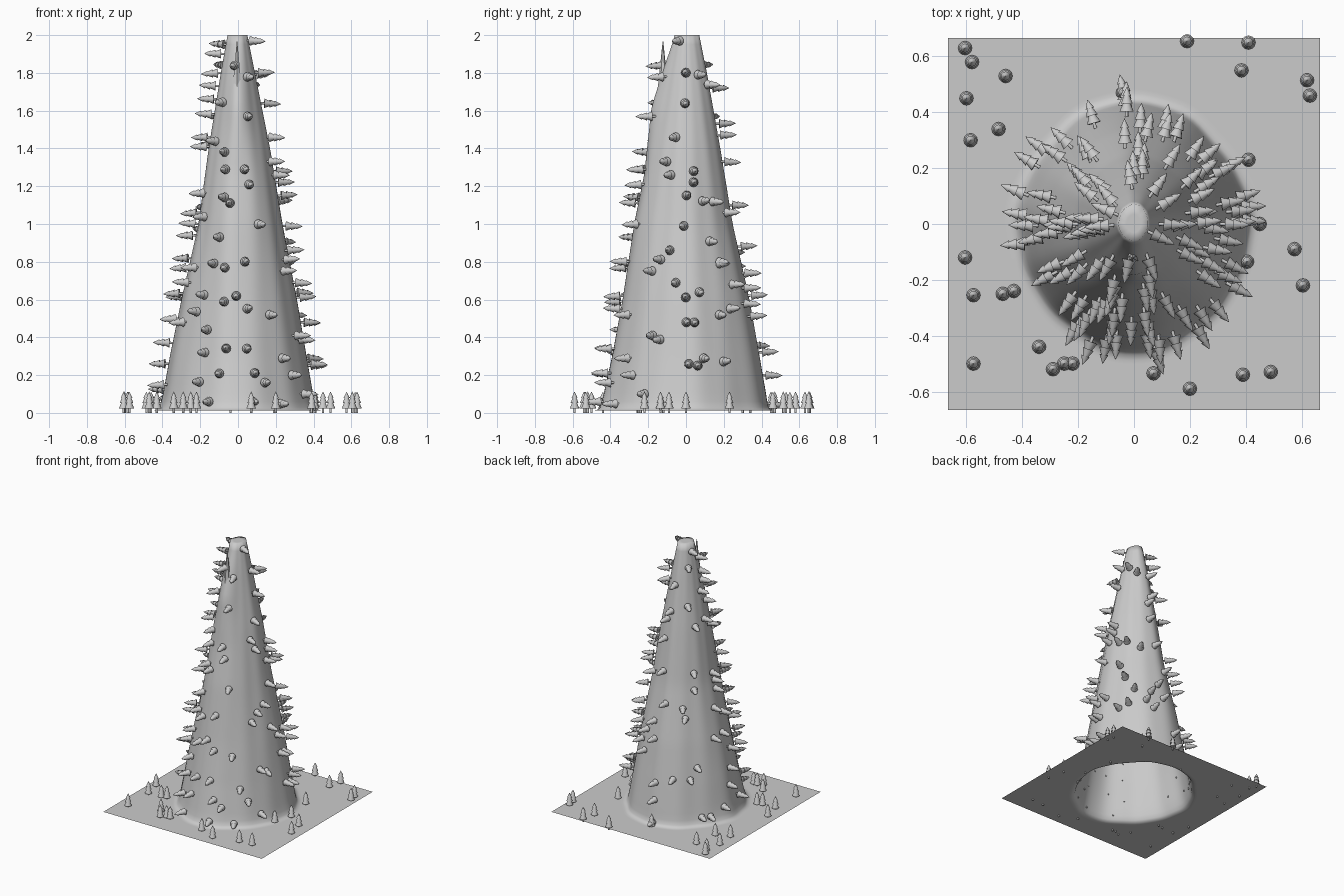
import bpy, bmesh, math, random
from mathutils import Vector

cube = bpy.data.objects.get("Cube")
if cube:
    bpy.data.objects.remove(cube, do_unlink=True)

rng = random.Random(4)
HALF, GROUND, SEGMENTS, RINGS = 0.667, 0.012, 96, 40

stone = bpy.data.materials.new("pale grey")
stone.use_nodes = True
colour = (0.6, 0.6, 0.6, 1)
stone.diffuse_color = colour
stone.node_tree.nodes["Principled BSDF"].inputs["Base Color"].default_value = colour

# Slope outline: height, then radius toward right (+x), back, left (-x), front
OUTLINE = [
    (0.0, .415, .44, .42, .46),
    (0.1, .395, .425, .395, .435),
    (0.3, .36, .39, .36, .39),
    (0.6, .31, .335, .30, .335),
    (1.0, .235, .245, .21, .275),
    (1.4, .17, .18, .155, .195),
    (1.8, .09, .11, .09, .11),
    (2.0, .05, .07, .055, .06),
]


def radius(angle, z):
    """Distance from the axis to the mountain surface."""
    for low, high in zip(OUTLINE, OUTLINE[1:]):
        if z <= high[0]:
            break
    t = (z - low[0]) / (high[0] - low[0])
    row = [a + (b - a) * t for a, b in zip(low[1:], high[1:])]
    turn = (angle / (math.pi / 2)) % 4
    quarter = int(turn)
    blend = math.sin((turn - quarter) * math.pi / 2) ** 2
    r = row[quarter] * (1 - blend) + row[(quarter + 1) % 4] * blend
    # soft vertical folds, flatter diagonals and the shoulder high on the front
    folds = math.sin(7 * angle + 2 * z) + 0.7 * math.sin(13 * angle - z)
    flatten = 0.04 * math.sin(2 * angle) ** 2
    off_front = (turn - 3) * math.pi / 2
    shoulder = max(0, 1 - abs(z - 1.62) / 0.35)
    bump = 0.035 * shoulder * math.exp(-(off_front / 0.35) ** 2)
    return r * (1 - flatten + 0.008 * folds) + bump


def finish(name, bm, angle):
    mesh = bpy.data.meshes.new(name)
    bm.to_mesh(mesh)
    bm.free()
    mesh.materials.append(stone)
    obj = bpy.data.objects.new(name, mesh)
    bpy.context.collection.objects.link(obj)
    bpy.ops.object.select_all(action='DESELECT')
    obj.select_set(True)
    bpy.context.view_layer.objects.active = obj
    bpy.ops.object.shade_smooth_by_angle(angle=math.radians(angle))
    return obj


def bridge(bm, lower, upper):
    n = len(lower)
    for i in range(n):
        j = (i + 1) % n
        bm.faces.new((lower[i], lower[j], upper[j], upper[i]))


# Mountain and ground sheet, open underneath
bm = bmesh.new()
angles = [math.tau * i / SEGMENTS for i in range(SEGMENTS)]


def ring(distance, z):
    return [bm.verts.new((math.cos(a) * distance(a), math.sin(a) * distance(a), z))
            for a in angles]


rings = [ring(lambda a: HALF / max(abs(math.cos(a)), abs(math.sin(a))), GROUND)]
for spread, z in ((.045, GROUND), (.03, GROUND), (.012, .017), (.003, .03)):
    rings.append(ring(lambda a: radius(a, z) + spread, z))
for k in range(RINGS + 1):
    z = 0.06 + (2 - 0.06) * k / RINGS
    rings.append(ring(lambda a: radius(a, z), z))
rings.append(ring(lambda a: 0.5 * radius(a, 2), 2))
for lower, upper in zip(rings, rings[1:]):
    bridge(bm, lower, upper)
bm.faces.new(rings[-1])
finish("mountain", bm, 120)

# Small rock spike standing off the top of the front shoulder
bm = bmesh.new()
bmesh.ops.create_cone(bm, segments=6, radius1=.028, radius2=.002, depth=.25,
                      cap_ends=True)
bmesh.ops.translate(bm, verts=bm.verts, vec=(-.005, -.122, 1.84))
finish("rock_spike", bm, 40)


# Tree: trunk and three tiers turned about the axis
def make_tree():
    profile = [(.006, 0), (.006, .026), (.025, .024), (.013, .054), (.021, .052),
               (.010, .081), (.016, .079), (.0005, .112)]
    bm = bmesh.new()
    loops = [[bm.verts.new((r * math.cos(math.tau * i / 12),
                            r * math.sin(math.tau * i / 12), z)) for i in range(12)]
             for r, z in profile]
    for lower, upper in zip(loops, loops[1:]):
        bridge(bm, lower, upper)
    bm.faces.new(loops[0][::-1])
    bm.faces.new(loops[-1])
    return finish("tree", bm, 45)


tree = make_tree()
placed = []


def plant(name, place, direction=Vector((0, 0, 1))):
    obj = bpy.data.objects.new(name, tree.data)
    obj.location = place
    obj.rotation_euler = direction.to_track_quat('Z', 'Y').to_euler()
    bpy.context.collection.objects.link(obj)


def slope_point(angle, z):
    r = radius(angle, z) - 0.006
    return Vector((math.cos(angle) * r, math.sin(angle) * r, z))


def plant_on_slope(angle, z):
    place = slope_point(angle, z)
    lean = angle + rng.uniform(-.15, .15)
    placed.append(place)
    plant("slope_tree", place,
          Vector((math.cos(lean), math.sin(lean), rng.uniform(-.06, .06))))


def plant_face(facing, spots):
    """Trees on one face, given sideways offset and height."""
    for offset, z in spots:
        reach = radius(facing, z) + .05
        plant_on_slope(facing + math.asin(max(-1, min(1, offset / reach))), z)


# Front slope trees
plant_face(-math.pi / 2, [
    (-.02, 1.84), (.07, 1.78), (.07, 1.57), (-.09, 1.38), (-.08, 1.29), (.04, 1.29),
    (.07, 1.21), (-.08, 1.14), (-.05, 1.11), (.12, 1), (-.11, .93), (-.15, .79),
    (-.08, .77), (.04, .8), (-.08, .59), (-.01, .62), (.05, .55), (.19, .52),
    (-.19, .44), (-.07, .34), (-.2, .32), (.05, .34), (.27, .29), (-.11, .21),
    (.1, .21), (.16, .16), (-.17, .06), (.08, .06), (.26, .05)])

# Right-hand (+x) slope trees
plant_face(0, [
    (-.05, 1.97), (0, 1.8), (.08, 1.79), (-.01, 1.64), (-.06, 1.46), (-.12, 1.33),
    (-.09, 1.26), (.05, 1.28), (.05, 1.22), (0, 1.15), (.1, 1.12), (-.01, .99),
    (-.1, .86), (-.15, .81), (-.2, .75), (.2, .8), (-.06, .69), (0, .61), (.08, .64),
    (.2, .52), (0, .48), (.05, .48), (-.2, .41), (-.15, .39), (.02, .26),
    (.1, .29), (.07, .25), (.22, .27), (-.3, .2), (-.24, .1)])

# Back slope trees: compass angle in degrees, height
BACK = [(128, 1.57), (147, 1.42), (140, 1.09), (139, .97), (120, .85), (125, .78),
        (171, .82), (94, .32), (112, .36), (129, .35), (137, .43), (94, .04),
        (140, .08), (149, .08), (135, 1.84), (150, 1.95), (61, 1.06), (37, .79),
        (50, .68), (71, .66), (44, .55), (64, .58), (72, .51), (28, .91), (37, 1.12),
        (80, 1.47), (61, 1.74)]
for degrees, z in BACK:
    plant_on_slope(math.radians(degrees), z)

# Left-hand and back outline trees
for angle, heights in ((math.pi, (1.9, 1.8, 1.73, 1.66, 1.58, 1.46, 1.41, 1.06, 1, .94,
                                  .77, .5, .37, .26, .15)),
                       (math.pi / 2, (1.72, 1.53, 1.33, 1.1, .88, .74, .62, .2))):
    for z in heights:
        plant_on_slope(angle + rng.uniform(-.2, .2), z)

# Scattered trees filling the left slopes
tries = 0
while len(placed) < 122 and tries < 3000:
    tries += 1
    angle = rng.uniform(0.85, 1.35) * math.pi
    spot = slope_point(angle, 0.05 + 1.85 * rng.random() ** 1.3)
    if all((spot - p).length > 0.085 for p in placed):
        plant_on_slope(angle, spot.z)

# Upright trees on the ground
GROVE = [(-.605, .63), (-.58, .58), (-.46, .53), (-.6, .45), (-.485, .34), (-.585, .3),
         (-.605, -.12), (-.575, -.255), (-.47, -.25), (-.43, -.24), (-.34, -.44),
         (-.575, -.5), (-.29, -.52), (-.25, -.5), (-.22, -.5), (.07, -.535), (.2, -.59),
         (.39, -.54), (.49, -.53), (.605, -.22), (.575, -.09), (.45, 0), (.41, .23),
         (.385, .55), (.41, .65), (.19, .655), (.62, .515), (.63, .46), (-.04, .47)]
for x, y in GROVE:
    plant("ground_tree", (x, y, 0))
tree.location = (.405, -.135, 0)
